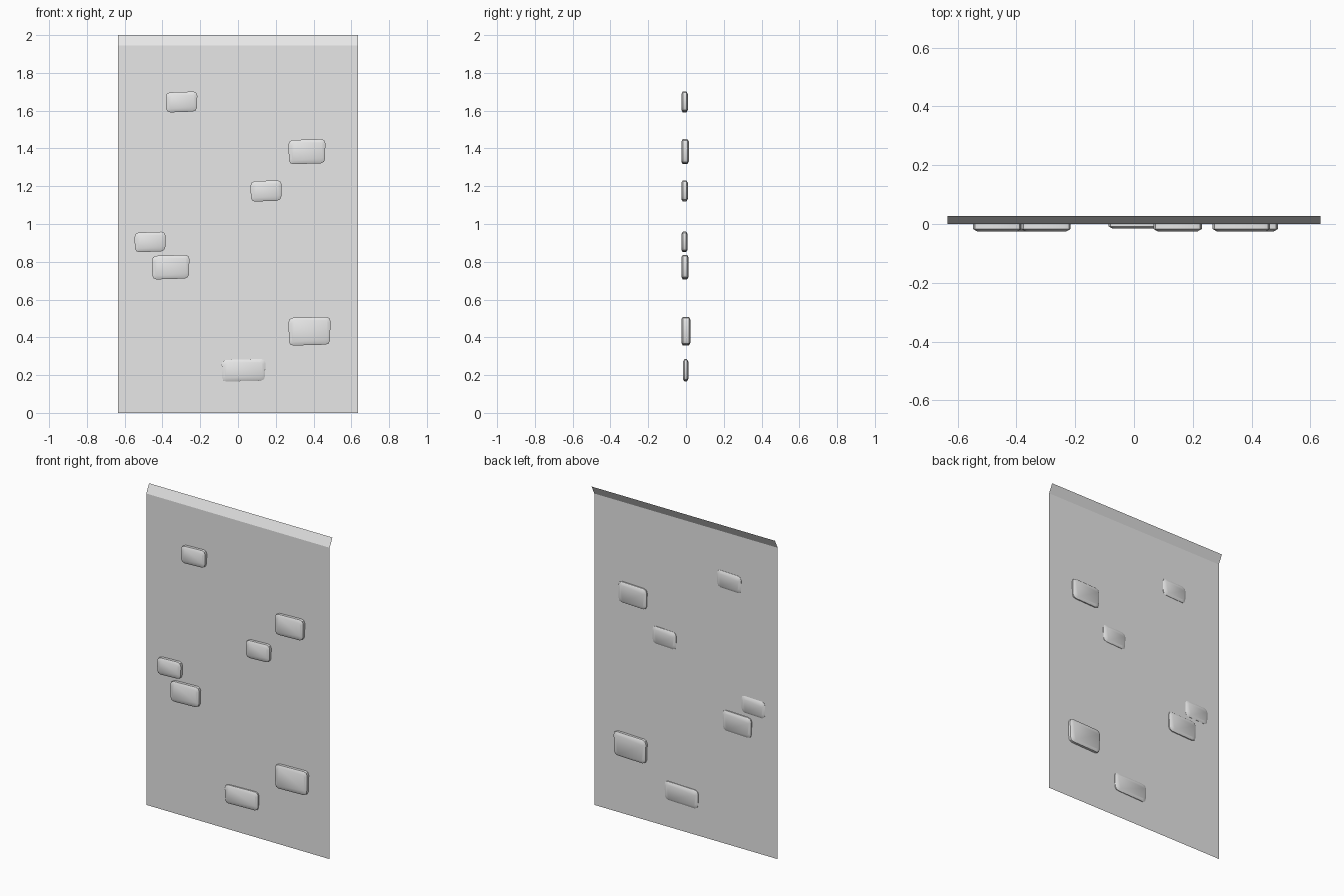
import bpy, bmesh
from math import sin, cos, pi

cube = bpy.data.objects.get("Cube")
if cube:
    bpy.data.objects.remove(cube, do_unlink=True)

grey = bpy.data.materials.new("plain_grey")
grey.use_nodes = True
colour = (0.8, 0.8, 0.8, 1)
grey.diffuse_color = colour
grey.node_tree.nodes["Principled BSDF"].inputs["Base Color"].default_value = colour


def finish(bm, name):
    bmesh.ops.recalc_face_normals(bm, faces=bm.faces)
    mesh = bpy.data.meshes.new(name)
    bm.to_mesh(mesh)
    bm.free()
    mesh.materials.append(grey)
    obj = bpy.data.objects.new(name, mesh)
    bpy.context.collection.objects.link(obj)
    return obj


# Wall sheet: a thin panel whose top strip leans backwards
def wall_sheet(half_width, profile):
    bm = bmesh.new()
    rows = [[bm.verts.new((x, y, z)) for x in (-half_width, half_width)]
            for y, z in profile]
    for low, high in zip(rows, rows[1:]):
        bm.faces.new((low[0], low[1], high[1], high[0]))
    bmesh.ops.recalc_face_normals(bm, faces=bm.faces)
    if bm.faces[:][0].normal.y > 0:
        bmesh.ops.reverse_faces(bm, faces=bm.faces)
    mesh = bpy.data.meshes.new("wall_sheet")
    bm.to_mesh(mesh)
    bm.free()
    mesh.materials.append(grey)
    obj = bpy.data.objects.new("wall_sheet", mesh)
    bpy.context.collection.objects.link(obj)


wall_sheet(0.634, [(0, 0), (0, 1.946), (0.027, 2.0)])


# Outline of a worn brick: rounded corners and slightly crooked edges
def brick_outline(hw, hh, radius=0.022):
    corners = [(1, 1, 0), (-1, 1, 1), (-1, -1, 2), (1, -1, 3)]
    points = []
    for sx, sz, quarter in corners:
        for step in range(3):
            a = (quarter + step / 2) * pi / 2
            points.append((sx * (hw - radius) + radius * cos(a),
                           sz * (hh - radius) + radius * sin(a)))
    worn = []
    for x, z in points:
        u, v = x / hw, z / hh
        x *= 0.985 + 0.015 * v
        z += 0.003 * (u - 1)  if v > 0 else 0.003 * (u + 1)
        worn.append((x, z))
    return worn


# Brick: outline lofted through the sheet with bevelled front and back rims
def brick(name, x0, x1, z0, z1, front, back):
    hw, hh = (x1 - x0) / 2, (z1 - z0) / 2
    cx, cz = (x0 + x1) / 2, (z0 + z1) / 2
    rim, bevel = 0.014, 0.008
    outline = brick_outline(hw, hh)
    bm = bmesh.new()
    rings = []
    for y, inset in ((front, rim), (front + bevel, 0), (back - bevel, 0), (back, rim)):
        sx, sz = 1 - inset / hw, 1 - inset / hh
        rings.append([bm.verts.new((cx + x * sx, y, cz + z * sz)) for x, z in outline])
    n = len(outline)
    for a, b in zip(rings, rings[1:]):
        for i in range(n):
            j = (i + 1) % n
            bm.faces.new((a[i], a[j], b[j], b[i]))
    bm.faces.new(rings[0])
    bm.faces.new(rings[-1])
    obj = finish(bm, name)
    bpy.ops.object.select_all(action='DESELECT')
    obj.select_set(True)
    bpy.context.view_layer.objects.active = obj
    bpy.ops.object.shade_smooth_by_angle(angle=pi / 6)


# Scattered bricks: left, right, bottom, top, front, back
bricks = {
    "brick_top": (-0.383, -0.215, 1.59, 1.702, -0.025, 0.010),
    "brick_upper_left": (0.267, 0.463, 1.316, 1.45, -0.025, 0.015),
    "brick_centre": (0.066, 0.231, 1.118, 1.232, -0.025, 0.010),
    "brick_middle_outer": (-0.548, -0.383, 0.85, 0.96, -0.025, 0.009),
    "brick_middle_inner": (-0.456, -0.257, 0.706, 0.837, -0.025, 0.014),
    "brick_large": (0.267, 0.49, 0.356, 0.509, -0.025, 0.023),
    "brick_bottom": (-0.087, 0.146, 0.165, 0.286, -0.016, 0.012),
}
for name, box in bricks.items():
    brick(name, *box)
